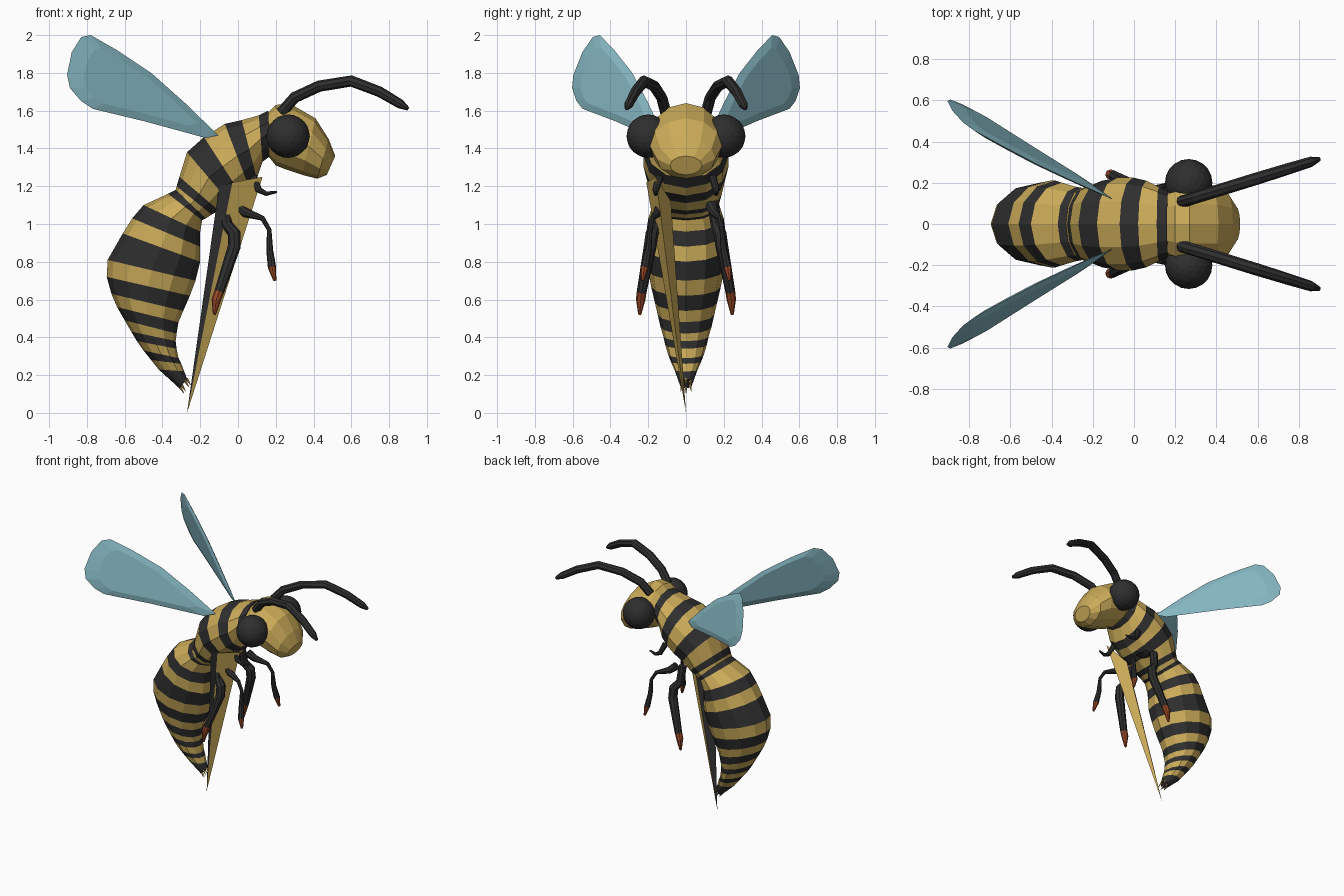
import bpy, bmesh
from math import cos, sin, pi
from mathutils import Vector

cube = bpy.data.objects.get("Cube")
if cube:
    bpy.data.objects.remove(cube)


def material(name, rgb):
    m = bpy.data.materials.new(name)
    m.use_nodes = True
    m.diffuse_color = (*rgb, 1)
    m.node_tree.nodes["Principled BSDF"].inputs["Base Color"].default_value = (*rgb, 1)
    return m


yellow = material("honey yellow", (.60, .41, .10))
dark = material("charcoal", (.028, .028, .028))
blue = material("wing blue", (.25, .50, .57))
orange = material("foot orange", (.32, .065, .02))


def finish(name, bm, mats):
    bmesh.ops.recalc_face_normals(bm, faces=bm.faces)
    me = bpy.data.meshes.new(name)
    bm.to_mesh(me)
    bm.free()
    for m in mats:
        me.materials.append(m)
    ob = bpy.data.objects.new(name, me)
    bpy.context.collection.objects.link(ob)
    return ob


def loft(name, rings, mats, bands):
    """Skin a list of vertex rings; bands gives the material of each strip."""
    bm = bmesh.new()
    loops = [[bm.verts.new(p) for p in ring] for ring in rings]
    n = len(loops[0])
    for a, b, k in zip(loops, loops[1:], bands):
        for i in range(n):
            j = (i + 1) % n
            bm.faces.new((a[i], a[j], b[j], b[i])).material_index = k
    bm.faces.new(loops[0]).material_index = bands[0]
    bm.faces.new(loops[-1]).material_index = bands[-1]
    return finish(name, bm, mats)


def body_part(name, stations, bands):
    """Oval rings, each from a back point, a belly point and a half width."""
    rings = []
    for bx, bz, ux, uz, w in stations:
        back, belly = Vector((bx, 0, bz)), Vector((ux, 0, uz))
        mid, half = (back + belly) / 2, (back - belly) / 2
        rings.append([mid + half * cos(i * pi / 6) + Vector((0, w * sin(i * pi / 6), 0))
                      for i in range(12)])
    return loft(name, rings, [yellow, dark], bands)


def tube(name, pts, radii, mats, bands, sides=8):
    pts = [Vector(p) for p in pts]
    rings = []
    for i, (p, r) in enumerate(zip(pts, radii)):
        d = (pts[min(i + 1, len(pts) - 1)] - pts[max(i - 1, 0)]).normalized()
        u = d.cross(Vector((0, 1, 0))).normalized()
        v = d.cross(u)
        rings.append([p + (u * cos(k * 2 * pi / sides) + v * sin(k * 2 * pi / sides)) * r
                      for k in range(sides)])
    return loft(name, rings, mats, bands)


# Abdomen, from the tail tip up to the waist
abdomen = [
    (-.31, .13, -.27, .18, .035), (-.42, .23, -.285, .22, .06),
    (-.46, .28, -.30, .26, .08), (-.50, .33, -.315, .29, .095),
    (-.535, .38, -.325, .34, .11), (-.565, .43, -.33, .38, .12),
    (-.60, .49, -.325, .42, .135), (-.64, .56, -.315, .48, .15),
    (-.67, .63, -.29, .54, .165), (-.695, .72, -.255, .62, .185),
    (-.69, .81, -.225, .70, .20), (-.61, .95, -.20, .80, .21),
    (-.56, 1.03, -.20, .88, .21), (-.50, 1.10, -.20, .96, .20),
    (-.37, 1.16, -.19, 1.02, .18), (-.33, 1.18, -.17, 1.03, .175)]
body_part("abdomen", abdomen, [(i + 1) % 2 for i in range(len(abdomen) - 1)])

# Thorax, from the waist to the dark collar
thorax = [
    (-.33, 1.18, -.17, 1.03, .175), (-.325, 1.20, -.14, 1.05, .18),
    (-.31, 1.25, -.10, 1.07, .19), (-.27, 1.38, -.04, 1.11, .21),
    (-.18, 1.46, .02, 1.15, .225), (-.07, 1.53, .06, 1.19, .225),
    (.02, 1.55, .10, 1.24, .21), (.11, 1.575, .13, 1.33, .18),
    (.16, 1.60, .17, 1.36, .16)]
body_part("thorax", thorax, [i % 2 for i in range(len(thorax) - 1)])

# Head
body_part("head", [
    (.15, 1.58, .16, 1.36, .155), (.20, 1.63, .20, 1.31, .18),
    (.27, 1.64, .25, 1.29, .19), (.41, 1.56, .34, 1.26, .19),
    (.48, 1.45, .42, 1.24, .155), (.515, 1.36, .47, 1.26, .085)], [0] * 5)

# Long one-sided spike hanging from the chest
bm = bmesh.new()
base = [bm.verts.new(p) for p in
        ((-.10, -.19, 1.20), (-.03, -.21, 1.22), (.13, -.16, 1.25), (0, -.08, 1.12))]
tip = bm.verts.new((-.27, 0, 0))
for i, k in enumerate((1, 0, 0, 1)):
    bm.faces.new((base[i], base[(i + 1) % 4], tip)).material_index = k
bm.faces.new(base)
finish("chest_spike", bm, [yellow, dark])

# Ragged bristles around the tail tip
for i in range(6):
    a = i * pi / 3
    p = Vector((-.29 + .018 * cos(a), .026 * sin(a), .16 + .022 * cos(a)))
    tube(f"tail_bristle_{i + 1}", [p, p + Vector((.022, .006 * sin(a), -.035))],
         (.008, .001), [yellow], [0], 4)

# Wing outline as (x, z), lying in a slanted plane
WING = [(-.105, 1.47), (-.28, 1.64), (-.46, 1.80), (-.64, 1.92), (-.78, 2.0), (-.83, 1.99),
        (-.88, 1.91), (-.905, 1.79), (-.89, 1.72), (-.83, 1.65), (-.77, 1.61),
        (-.50, 1.545), (-.17, 1.455)]


def wing(name, s):
    def place(x, z, off=0):
        return Vector((x, s * (.12 - .695 * (x + .1) - .2525 * (z - 1.46) + off), z))
    bm = bmesh.new()
    rim = [bm.verts.new(place(x, z)) for x, z in WING]
    centre = Vector((-.55, 1.72))
    for side in (-1, 1):
        inner = []
        for x, z in WING:
            q = Vector((x, z)).lerp(centre, .25)
            inner.append(bm.verts.new(place(q.x, q.y, side * .016)))
        for i in range(len(rim)):
            j = (i + 1) % len(rim)
            bm.faces.new((rim[i], rim[j], inner[j], inner[i]))
        bm.faces.new(inner)
    finish(name, bm, [blue])


# Paired parts on both flanks
for side, s in (("near", -1), ("far", 1)):
    wing(f"wing_{side}", s)

    # Eye
    bm = bmesh.new()
    bmesh.ops.create_icosphere(bm, subdivisions=3, radius=.115)
    bmesh.ops.translate(bm, vec=(.265, s * .2, 1.465), verts=bm.verts)
    finish(f"eye_{side}", bm, [dark])

    # Antenna
    arc = [(.23, 1.59), (.30, 1.67), (.43, 1.73), (.60, 1.757), (.75, 1.70), (.86, 1.635), (.90, 1.61)]
    tube(f"antenna_{side}", [(x, s * (.11 + .31 * (x - .24)), z) for x, z in arc],
         (.03, .03, .03, .03, .028, .025, .01), [dark], [0] * 6)

    # Legs
    tube(f"rear_leg_{side}",
         [(-.07, s * .14, 1.12), (-.06, s * .16, 1.0), (-.02, s * .18, .95), (-.02, s * .19, .88),
          (-.10, s * .235, .64), (-.115, s * .24, .60), (-.125, s * .245, .52)],
         (.03, .03, .034, .034, .026, .025, .008), [dark, orange], [0, 0, 0, 0, 1, 1])
    tube(f"middle_leg_{side}",
         [(-.01, s * .13, 1.10), (.04, s * .15, 1.06), (.13, s * .18, 1.03), (.165, s * .19, .97),
          (.168, s * .20, .86), (.18, s * .22, .77), (.195, s * .23, .70)],
         (.03, .025, .014, .012, .018, .022, .008), [dark, orange], [0, 0, 0, 0, 0, 1])
    tube(f"front_leg_{side}",
         [(.08, s * .14, 1.25), (.11, s * .16, 1.18), (.15, s * .16, 1.16), (.205, s * .15, 1.17)],
         (.022, .018, .012, .006), [dark], [0] * 3)
